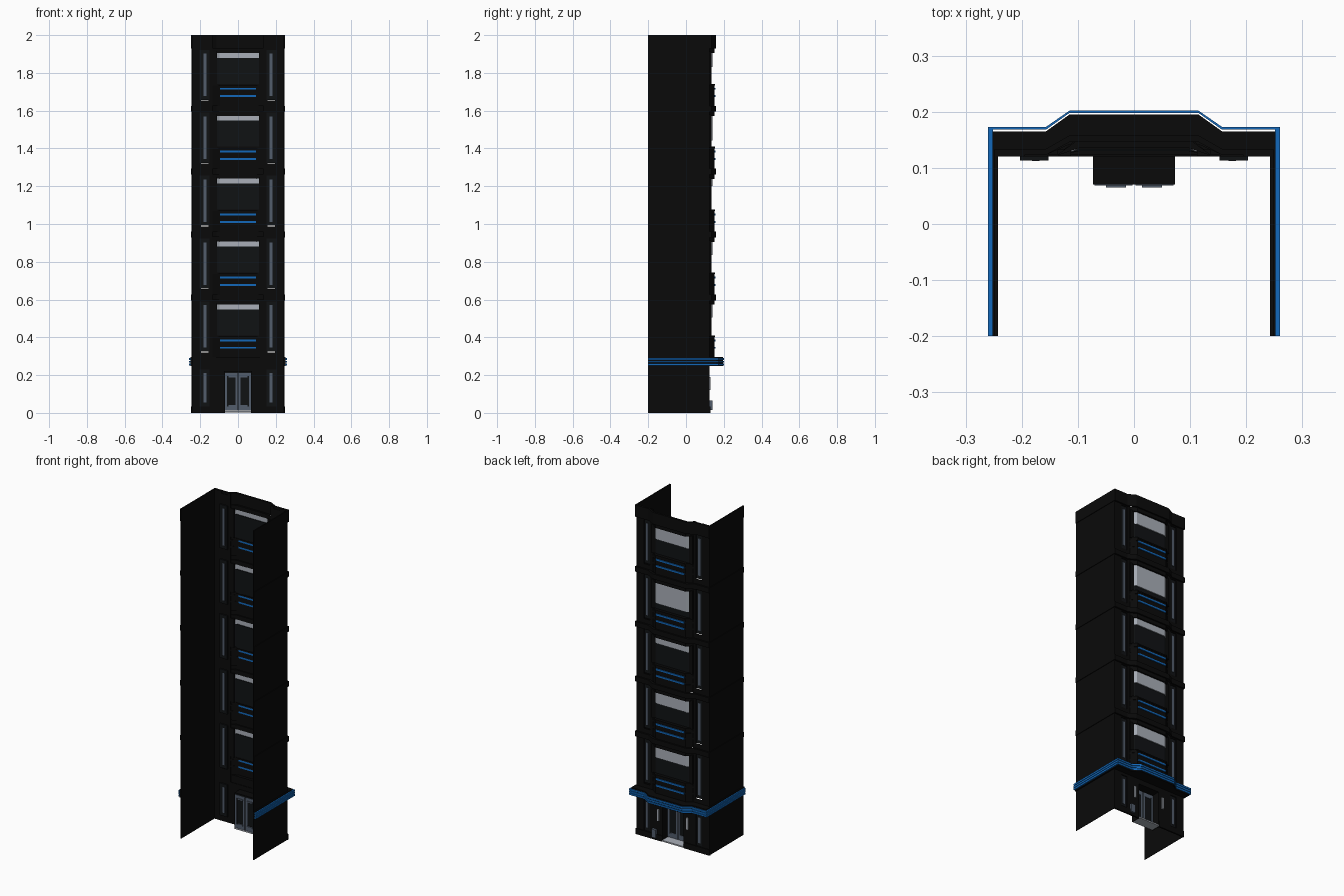
import bpy, bmesh

if "Cube" in bpy.data.objects:
    bpy.data.objects.remove(bpy.data.objects["Cube"])

def mat(name, r, g, b):
    m = bpy.data.materials.new(name)
    m.diffuse_color = (r, g, b, 1)
    m.use_nodes = True
    m.node_tree.nodes["Principled BSDF"].inputs["Base Color"].default_value = m.diffuse_color
    return m

BLACK = mat("black_wall", .003, .003, .003)
GLASS = mat("dark_glass", .005, .006, .007)
BLUE = mat("blue_trim", .006, .14, .50)
SLATE = mat("slate_frame", .085, .11, .15)
LIGHT = mat("light_blind", .40, .43, .48)

def finish(name, bm, m):
    bmesh.ops.recalc_face_normals(bm, faces=bm.faces)
    me = bpy.data.meshes.new(name)
    bm.to_mesh(me)
    bm.free()
    me.materials.append(m)
    ob = bpy.data.objects.new(name, me)
    bpy.context.collection.objects.link(ob)

def box(name, x0, x1, y0, y1, z0, z1, m):
    bm = bmesh.new()
    bmesh.ops.create_cube(bm, size=1)
    for v in bm.verts:
        v.co.x = x0 + (v.co.x + .5) * (x1 - x0)
        v.co.y = y0 + (v.co.y + .5) * (y1 - y0)
        v.co.z = z0 + (v.co.z + .5) * (z1 - z0)
    finish(name, bm, m)

def pair(name, x0, x1, *rest):
    box(name + "_right", x0, x1, *rest)
    box(name + "_left", -x1, -x0, *rest)

def ribbon(name, outer, inner, z0, z1, m):
    # solid band between two matching open plan paths
    bm = bmesh.new()
    rings = [[bm.verts.new((p[0], p[1], z)) for p, z in
              ((o, z0), (o, z1), (i, z1), (i, z0))] for o, i in zip(outer, inner)]
    for a, b in zip(rings, rings[1:]):
        for k in range(4):
            bm.faces.new((a[k], b[k], b[(k + 1) % 4], a[(k + 1) % 4]))
    bm.faces.new(rings[0])
    bm.faces.new(rings[-1])
    finish(name, bm, m)

def mirror(pts):
    return pts + [(-x, y) for x, y in reversed(pts)]

def shell(side, flat, bay, o=.157, i=.115):
    # plan of the whole front with both side walls
    return mirror([(-side, -.2), (-side, flat), (-o, flat), (-i, bay)])

def bay(y, o=.137, i=.100):
    # plan of the bay window only
    return mirror([(-o, .123), (-i, y)])

# side walls
pair("side_wall", .242, .245, -.2, .125, 0, 2, BLACK)

# flat front wall around the narrow windows
pair("wall_outer", .195, .244, .120, .125, 0, 2, BLACK)
pair("wall_inner", .134, .155, .120, .125, 0, 2, BLACK)

def narrow_window(n, z0, z1):
    pair(f"window_panel_{n}", .152, .203, .113, .120, z0 - .02, z1 + .02, GLASS)
    pair(f"window_strip_{n}", .168, .182, .1125, .1225, z0, z1, SLATE)

def wall_fill(n, z0, z1):
    pair(f"wall_fill_{n}", .155, .195, .120, .125, z0, z1, BLACK)

# ground floor
narrow_window("ground", .055, .21)
wall_fill("base", 0, .035)
wall_fill("ground_top", .23, .32)
pair("entry_pier", .072, .134, .120, .125, 0, .25, BLACK)
pair("entry_jamb", .070, .073, .070, .125, 0, .22, BLACK)
box("entry_ceiling", -.073, .073, .070, .125, .217, .222, BLACK)
box("entry_lintel", -.072, .072, .120, .125, .22, .25, BLACK)
box("entry_floor", -.070, .070, .070, .130, .002, .010, LIGHT)
pair("plinth", .072, .248, .120, .129, 0, .035, BLACK)
pair("wall_lamp", .092, .104, .125, .131, .12, .19, LIGHT)
box("letter_box", .108, .134, .125, .140, .015, .065, SLATE)

# double door: frame, glass leaves and handles
box("door_glass", -.070, .070, .071, .075, .012, .217, GLASS)
pair("door_stile_outer", .058, .070, .069, .077, .012, .21, SLATE)
pair("door_stile_inner", .003, .014, .069, .077, .012, .21, SLATE)
pair("door_rail_top", .003, .070, .069, .077, .195, .212, SLATE)
pair("door_rail_bottom", .003, .070, .069, .077, .012, .035, SLATE)
pair("door_panel_edge_top", .014, .050, .065, .078, .188, .195, SLATE)
pair("door_panel_edge_bottom", .014, .050, .065, .078, .035, .042, SLATE)

# canopy ledge with three blue bars
ribbon("canopy", shell(.252, .165, .195), shell(.243, .123, .123), .247, .296, BLACK)
for k in range(3):
    z = .252 + k * .0135
    ribbon(f"canopy_blue_bar_{k}", shell(.260, .173, .202),
           shell(.251, .168, .198), z, z + .0105, BLUE)

# five upper floors
STEP = .333
blind_drop = [.068, .072, .040, .130, .075]
for k, drop in enumerate(blind_drop):
    d = k * STEP
    narrow_window(k, .345 + d, .57 + d)
    wall_fill(k, .59 + d, min(.655 + d, 2))
    # spandrel with two blue stripes showing on both sides
    for j, (z0, z1, m) in enumerate([(.292, .340, BLACK), (.340, .350, BLUE),
                                     (.350, .379, BLACK), (.379, .389, BLUE),
                                     (.389, .405, BLACK)]):
        out = .152 if m == BLUE else .150
        if m == BLUE:
            box(f"bay_stripe_{k}_{j}", -.096, .096, .140, out + .003, z0 + d, z1 + d, BLUE)
            for s in (-1, 1):
                a, b = [(s * .137, .123), (s * .096, .150)], [(s * .134, .121), (s * .096, .140)]
                ribbon(f"bay_stripe_end_{k}_{j}", a, b, z0 + d, z1 + d, BLACK)
        else:
            ribbon(f"bay_spandrel_{k}_{j}", bay(out), bay(.140, .134, .096), z0 + d, z1 + d, m)
    # sill, glass, blind and head
    ribbon(f"bay_sill_{k}", bay(.153), bay(.130, .132, .096), .402 + d, .410 + d, BLACK)
    ribbon(f"bay_glass_{k}", bay(.134, .136, .104), bay(.130, .133, .102), .405 + d, .548 + d, GLASS)
    ribbon(f"bay_blind_{k}", mirror([(-.113, .131), (-.098, .141)]),
           mirror([(-.111, .129), (-.097, .136)]), .574 + d - drop, .574 + d, LIGHT)
    pair(f"bay_post_{k}", .112, .137, .121, .133, .405 + d, .58 + d, BLACK)
    ribbon(f"bay_head_{k}", bay(.150), bay(.136, .134, .096), .573 + d, .60 + d, BLACK)
    # floor cornice, taller at the roof line
    if k < 4:
        ribbon(f"cornice_{k}", shell(.249, .134, .158), shell(.243, .123, .142),
               .596 + d, .627 + d, BLACK)
    else:
        ribbon("roof_parapet", shell(.249, .134, .158), shell(.243, .123, .146),
               .596 + d, 2, BLACK)
